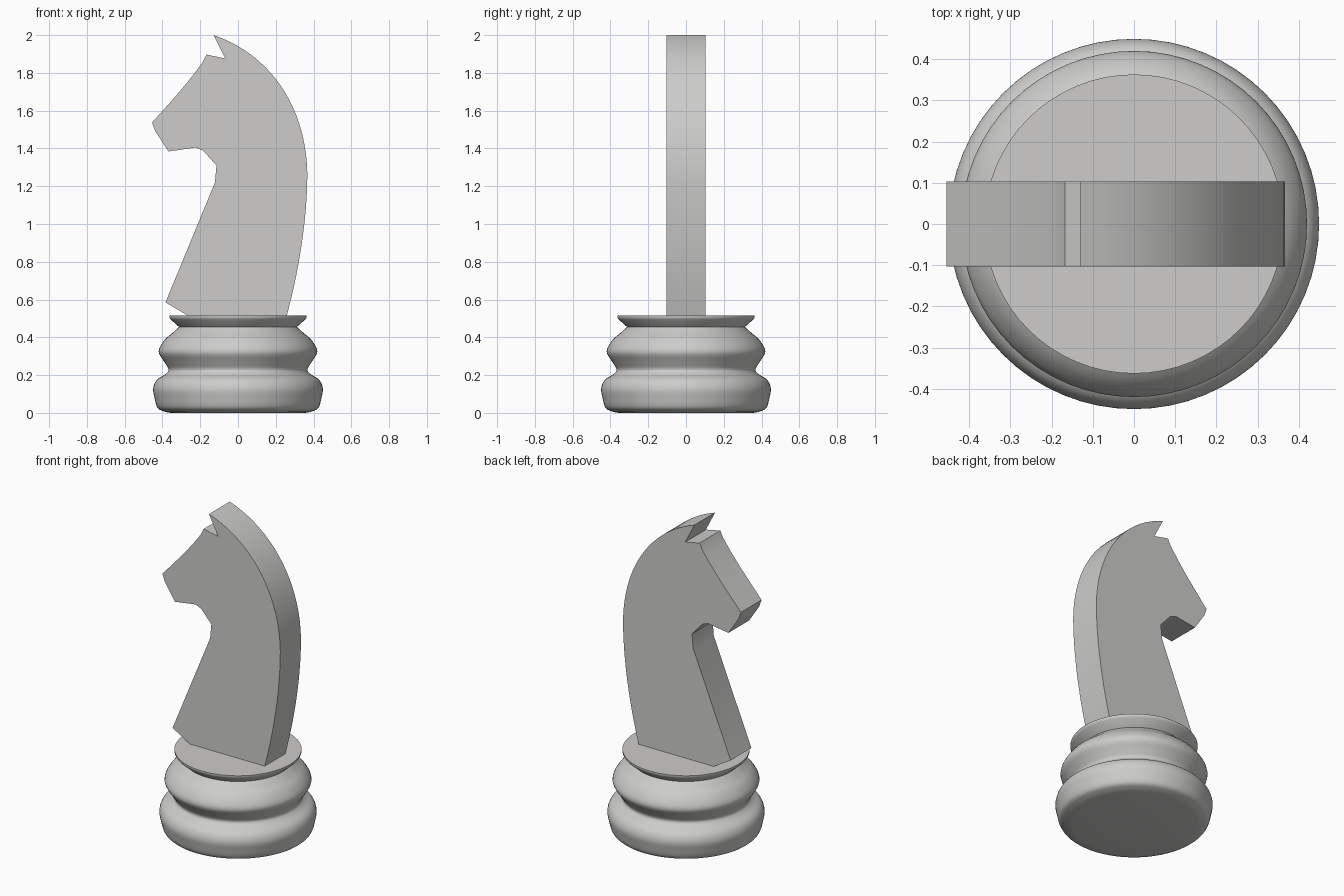
import bpy, bmesh, math
from mathutils import Vector
from mathutils.geometry import interpolate_bezier

cube = bpy.data.objects.get("Cube")
if cube:
    bpy.data.objects.remove(cube, do_unlink=True)

grey = bpy.data.materials.new("warm_grey")
grey.use_nodes = True
COLOUR = (0.61, 0.605, 0.59, 1)
grey.diffuse_color = COLOUR
grey.node_tree.nodes["Principled BSDF"].inputs["Base Color"].default_value = COLOUR


def bezier(a, b, c, d, n):
    return [Vector((p.x, p.y)) for p in interpolate_bezier(
        *(Vector((*q, 0)) for q in (a, b, c, d)), n)]


def smooth_path(pts, steps=4):
    """Catmull-Rom curve through the points."""
    p = [Vector(q) for q in pts]
    p = [2 * p[0] - p[1]] + p + [2 * p[-1] - p[-2]]
    out = []
    for a, b, c, d in zip(p, p[1:], p[2:], p[3:]):
        out += bezier(b, b + (c - a) / 6, c - (d - b) / 6, c, steps + 1)[:-1]
    return out + [p[-2]]


def finish(name, bm, angle):
    bmesh.ops.recalc_face_normals(bm, faces=bm.faces[:])
    mesh = bpy.data.meshes.new(name)
    bm.to_mesh(mesh)
    bm.free()
    obj = bpy.data.objects.new(name, mesh)
    bpy.context.collection.objects.link(obj)
    mesh.materials.append(grey)
    bpy.ops.object.select_all(action='DESELECT')
    obj.select_set(True)
    bpy.context.view_layer.objects.active = obj
    bpy.ops.object.shade_smooth_by_angle(angle=math.radians(angle))
    return obj


# Turned base: rounded foot, waist, collar bulge and flared rim
foot_and_collar = smooth_path([
    (0.385, 0.005), (0.425, 0.025), (0.442, 0.08), (0.449, 0.13), (0.43, 0.175),
    (0.385, 0.205), (0.368, 0.23), (0.39, 0.27), (0.42, 0.325),
    (0.39, 0.385), (0.345, 0.425), (0.312, 0.455)])
rim = [(0.357, 0.495), (0.363, 0.504), (0.363, 0.515)]
profile = [(0, 0), (0.355, 0)] + [tuple(p) for p in foot_and_collar] + rim + [(0, 0.515)]
bm = bmesh.new()
verts = [bm.verts.new((r, 0, z)) for r, z in profile]
edges = [bm.edges.new(pair) for pair in zip(verts, verts[1:])]
bmesh.ops.spin(bm, geom=verts + edges, cent=(0, 0, 0), axis=(0, 0, 1),
               angle=math.tau, steps=64, use_merge=True)
bmesh.ops.remove_doubles(bm, verts=bm.verts[:], dist=0.0001)
finish("turned_base", bm, 35)

# Flat horse head cut from a slab: back, ear, forehead, muzzle, throat, chest
back = bezier((0.257, 0.51), (0.33, 0.78), (0.367, 1.05), (0.367, 1.27), 16)
crest = bezier((0.367, 1.27), (0.36, 1.62), (0.17, 1.9), (-0.13, 2.0), 20)
ear = [(-0.067, 1.876), (-0.167, 1.897)]
forehead = smooth_path([(-0.185, 1.86), (-0.225, 1.805), (-0.31, 1.7), (-0.455, 1.537)], 3)
muzzle = [(-0.438, 1.49), (-0.368, 1.384)]
throat = [(-0.225, 1.405), (-0.185, 1.389), (-0.114, 1.31), (-0.122, 1.22)]
chest = [(-0.384, 0.585), (-0.257, 0.51)]
outline = back[:-1] + crest + ear + forehead + muzzle + throat + chest
HALF = 0.103
bm = bmesh.new()
face = bm.faces.new([bm.verts.new((x, -HALF, z)) for x, z in outline])
slab = bmesh.ops.extrude_face_region(bm, geom=[face], use_keep_orig=True)
bmesh.ops.translate(bm, vec=(0, 2 * HALF, 0),
                    verts=[v for v in slab["geom"] if isinstance(v, bmesh.types.BMVert)])
finish("horse_head", bm, 20)
